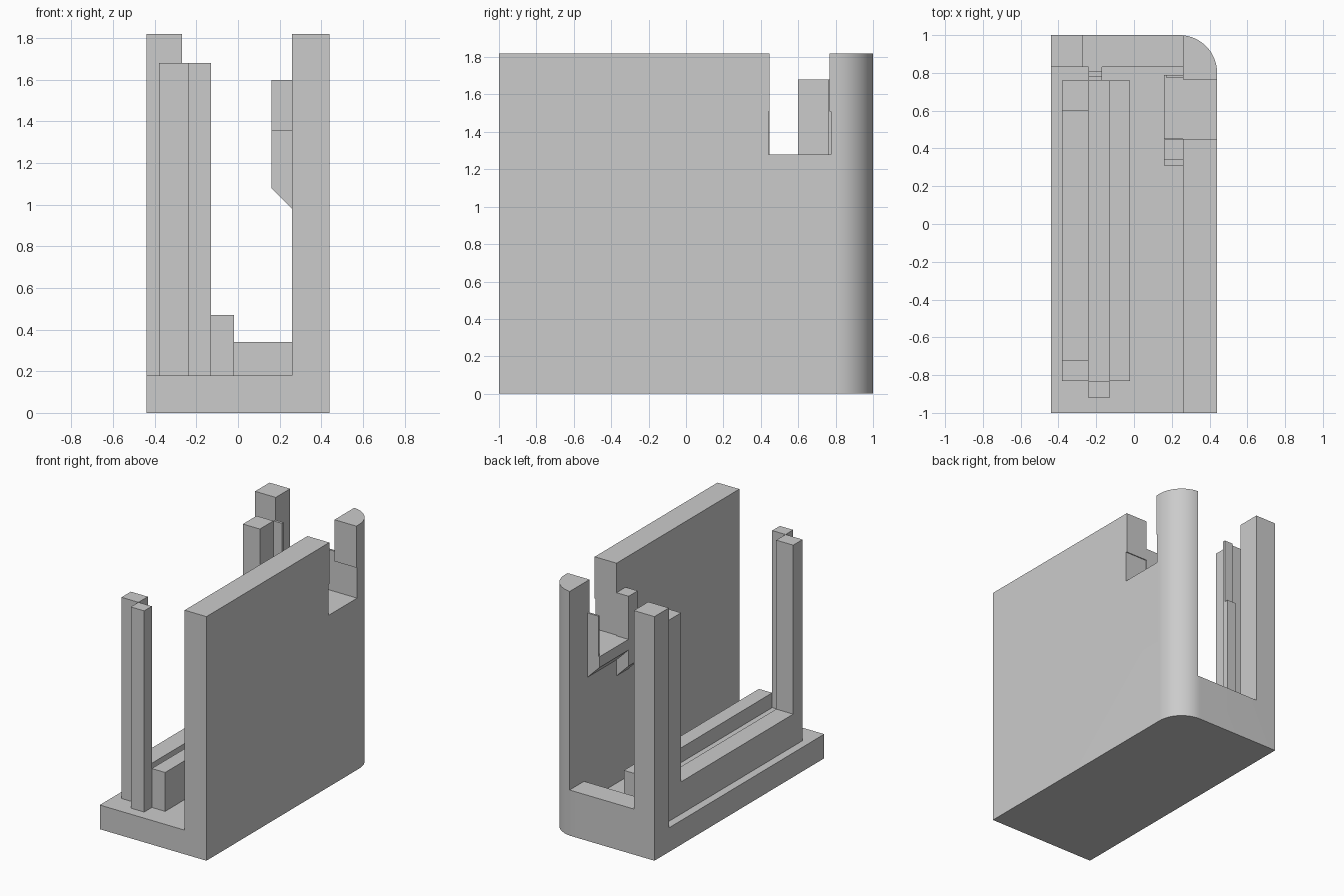
import bpy, bmesh
from math import sin, cos, radians
from mathutils import Vector

old = bpy.data.objects.get("Cube")
if old:
    bpy.data.objects.remove(old, do_unlink=True)

grey = bpy.data.materials.new("plain grey")
grey.use_nodes = True
colour = (0.6, 0.6, 0.6, 1)
grey.diffuse_color = colour
grey.node_tree.nodes["Principled BSDF"].inputs["Base Color"].default_value = colour


def prism(name, points, offset):
    """Extrude a flat outline of 3D points along an offset."""
    bm = bmesh.new()
    face = bm.faces.new([bm.verts.new(p) for p in points])
    ext = bmesh.ops.extrude_face_region(bm, geom=[face])
    moved = [v for v in ext["geom"] if isinstance(v, bmesh.types.BMVert)]
    bmesh.ops.translate(bm, verts=moved, vec=Vector(offset))
    bmesh.ops.recalc_face_normals(bm, faces=bm.faces)
    mesh = bpy.data.meshes.new(name)
    bm.to_mesh(mesh)
    bm.free()
    mesh.materials.append(grey)
    obj = bpy.data.objects.new(name, mesh)
    bpy.context.collection.objects.link(obj)
    return obj


def box(name, x, y, z):
    outline = [(x[0], y[0], z[0]), (x[1], y[0], z[0]), (x[1], y[1], z[0]), (x[0], y[1], z[0])]
    return prism(name, outline, (0, 0, z[1] - z[0]))


def bracket(name, y, outline):
    return prism(name, [(px, y[0], pz) for px, pz in outline], (0, y[1] - y[0], 0))


def cut(target, x, y, z):
    cutter = box("cutter", x, y, z)
    cutter.hide_render = True
    mod = target.modifiers.new("cut", "BOOLEAN")
    mod.operation = "DIFFERENCE"
    mod.solver = "EXACT"
    mod.object = cutter
    bpy.context.view_layer.objects.active = target
    bpy.ops.object.modifier_apply(modifier=mod.name)
    bpy.data.objects.remove(cutter, do_unlink=True)


# Housing: block with one rounded back corner, hollowed out
left, wall, top, floor = -0.44, 0.26, 1.82, 0.18
arc = [(0.24 + 0.2 * cos(radians(a)), 0.8 + 0.2 * sin(radians(a)), 0) for a in range(0, 91, 5)]
housing = prism("housing", [(left, -1, 0), (0.44, -1, 0)] + arc + [(left, 1, 0)], (0, 0, top))
cut(housing, (-0.6, wall), (-1.2, 0.83), (floor, 2))
cut(housing, (-0.27, wall), (0.7, 1.2), (0.34, 2))
# Stepped notch through the side wall
cut(housing, (0.2, 0.6), (0.447, 0.766), (1.28, 2))
cut(housing, (0.2, 0.6), (0.44, 0.775), (1.28, 1.51))

# Guide channel on the floor
outer, mid, inner = (-0.38, -0.24), (-0.24, -0.13), (-0.13, -0.02)
post_top = 1.68
box("outer_rail", outer, (-0.72, 0.6), (floor, 0.42))
box("channel_floor", mid, (-0.83, 0.76), (floor, 0.36))
box("inner_rail", inner, (-0.83, 0.76), (floor, 0.47))

# Upright posts at both ends of the channel
box("front_outer_post", outer, (-0.83, -0.72), (floor, post_top))
box("front_end_post", mid, (-0.92, -0.83), (floor, post_top))
box("back_outer_post", outer, (0.6, 0.76), (floor, post_top))
fin = (-0.24, -0.17)
box("back_fin", fin, (0.76, 0.78), (floor, post_top))
box("back_fin_step", fin, (0.78, 0.81), (floor, 1.19))
box("back_fin_foot", fin, (0.81, 0.83), (floor, 0.34))

# Chamfered brackets on the inside of the wall
lip = 0.16
for name, y, low, high in (("latch_shelf", (0.45, 0.79), 1.1, 1.28),
                           ("latch_post", (0.34, 0.447), 0.98, 1.6),
                           ("latch_post_step", (0.31, 0.34), 0.98, 1.36)):
    bracket(name, y, [(wall, low), (lip, low + 0.1), (lip, high), (wall, high)])
box("latch_plate", (lip + 0.01, wall), (0.775, 0.79), (1.28, 1.58))

# Smooth only the rounded corner
bpy.ops.object.select_all(action="DESELECT")
housing.select_set(True)
bpy.context.view_layer.objects.active = housing
bpy.ops.object.shade_smooth_by_angle(angle=radians(20))
